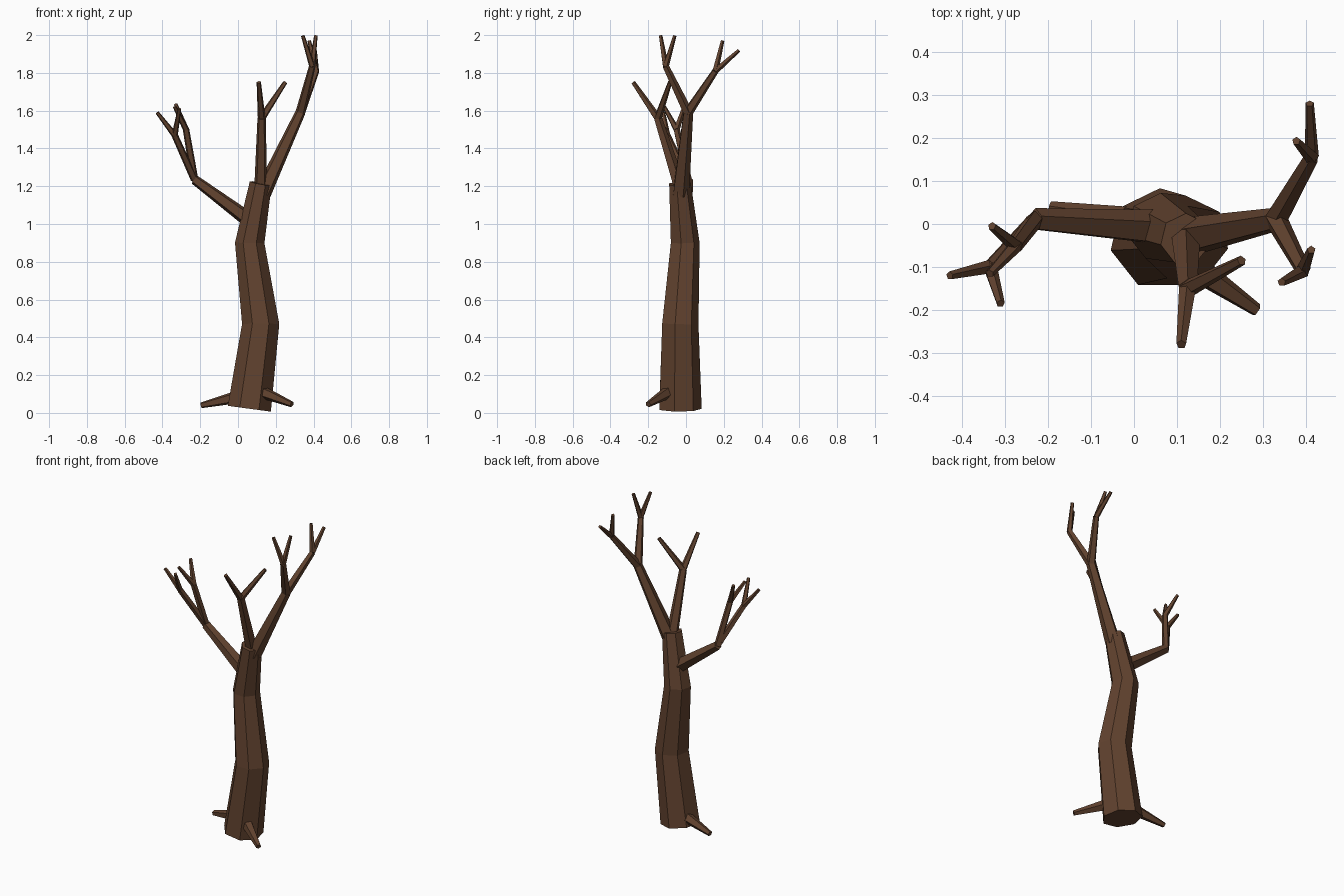
import bpy, bmesh, math
from mathutils import Vector

if "Cube" in bpy.data.objects:
    bpy.data.objects.remove(bpy.data.objects["Cube"])

bark = bpy.data.materials.new("brown_bark")
bark.use_nodes = True
colour = (0.12, 0.055, 0.028, 1)
bark.diffuse_color = colour
bark.node_tree.nodes["Principled BSDF"].inputs["Base Color"].default_value = colour
bark.node_tree.nodes["Principled BSDF"].inputs["Roughness"].default_value = 0.9


def limb(name, points, radii, sides=5):
    """Flat-sided tapering tube through the points, closed at both ends."""
    pts = [Vector(p) for p in points]
    bm = bmesh.new()
    rings = []
    for i, p in enumerate(pts):
        before = (p - pts[i - 1]).normalized() if i else Vector()
        after = (pts[i + 1] - p).normalized() if i + 1 < len(pts) else Vector()
        axis = (before + after).normalized()
        side = Vector((0, 1, 0))
        side = (side - axis * side.dot(axis)).normalized()
        other = axis.cross(side)
        angles = [math.tau * k / sides for k in range(sides)]
        rings.append([bm.verts.new(p + radii[i] * (side * math.cos(a) + other * math.sin(a)))
                      for a in angles])
    for low, high in zip(rings, rings[1:]):
        for k in range(sides):
            n = (k + 1) % sides
            bm.faces.new((low[k], low[n], high[n], high[k]))
    bm.faces.new(rings[0][::-1])
    bm.faces.new(rings[-1])
    bmesh.ops.recalc_face_normals(bm, faces=bm.faces)
    mesh = bpy.data.meshes.new(name)
    bm.to_mesh(mesh)
    bm.free()
    mesh.materials.append(bark)
    bpy.context.collection.objects.link(bpy.data.objects.new(name, mesh))


# Crooked trunk
limb("trunk", [(0.06, -0.035, 0.022), (0.12, -0.035, 0.47), (0.062, -0.008, 0.9), (0.12, -0.035, 1.215)],
     [0.118, 0.101, 0.08, 0.06], 7)

# Roots
limb("left_root", [(0.08, -0.06, 0.13), (0.285, -0.2, 0.045)], [0.04, 0.016])
limb("right_root", [(0.02, 0.0, 0.09), (-0.195, 0.037, 0.04)], [0.038, 0.016])

# Main branches: each ends in a fork
right_fork = (-0.23, 0.01, 1.235)
front_fork = (0.125, -0.15, 1.56)
left_fork = (0.33, 0.01, 1.59)
limb("right_branch", [(0.06, -0.01, 1.02), right_fork], [0.043, 0.027])
limb("front_branch", [(0.12, -0.03, 1.18), front_fork], [0.036, 0.023])
limb("left_branch", [(0.13, -0.03, 1.16), left_fork], [0.047, 0.028])

# Boughs and their twigs: name, start, bend, twig tips
boughs = [
    ("right_outer", right_fork, (-0.335, -0.1, 1.47), [(-0.428, -0.12, 1.59), (-0.31, -0.185, 1.61)]),
    ("right_inner", right_fork, (-0.275, -0.05, 1.5), [(-0.33, -0.005, 1.635), (-0.335, -0.115, 1.62)]),
    ("left_back", left_fork, (0.413, 0.155, 1.81), [(0.408, 0.28, 1.92), (0.377, 0.193, 1.97)]),
    ("left_front", left_fork, (0.393, -0.108, 1.835), [(0.343, -0.135, 1.997), (0.412, -0.06, 1.997)]),
]
for name, start, bend, tips in boughs:
    thick = 0.027 if name.startswith("left") else 0.021
    limb(name + "_bough", [start, bend], [thick, 0.018])
    for i, tip in enumerate(tips):
        limb(f"{name}_twig_{i + 1}", [bend, tip], [0.017, 0.010])

for i, tip in enumerate([(0.11, -0.28, 1.75), (0.25, -0.085, 1.75)]):
    limb(f"front_twig_{i + 1}", [front_fork, tip], [0.021, 0.012])
